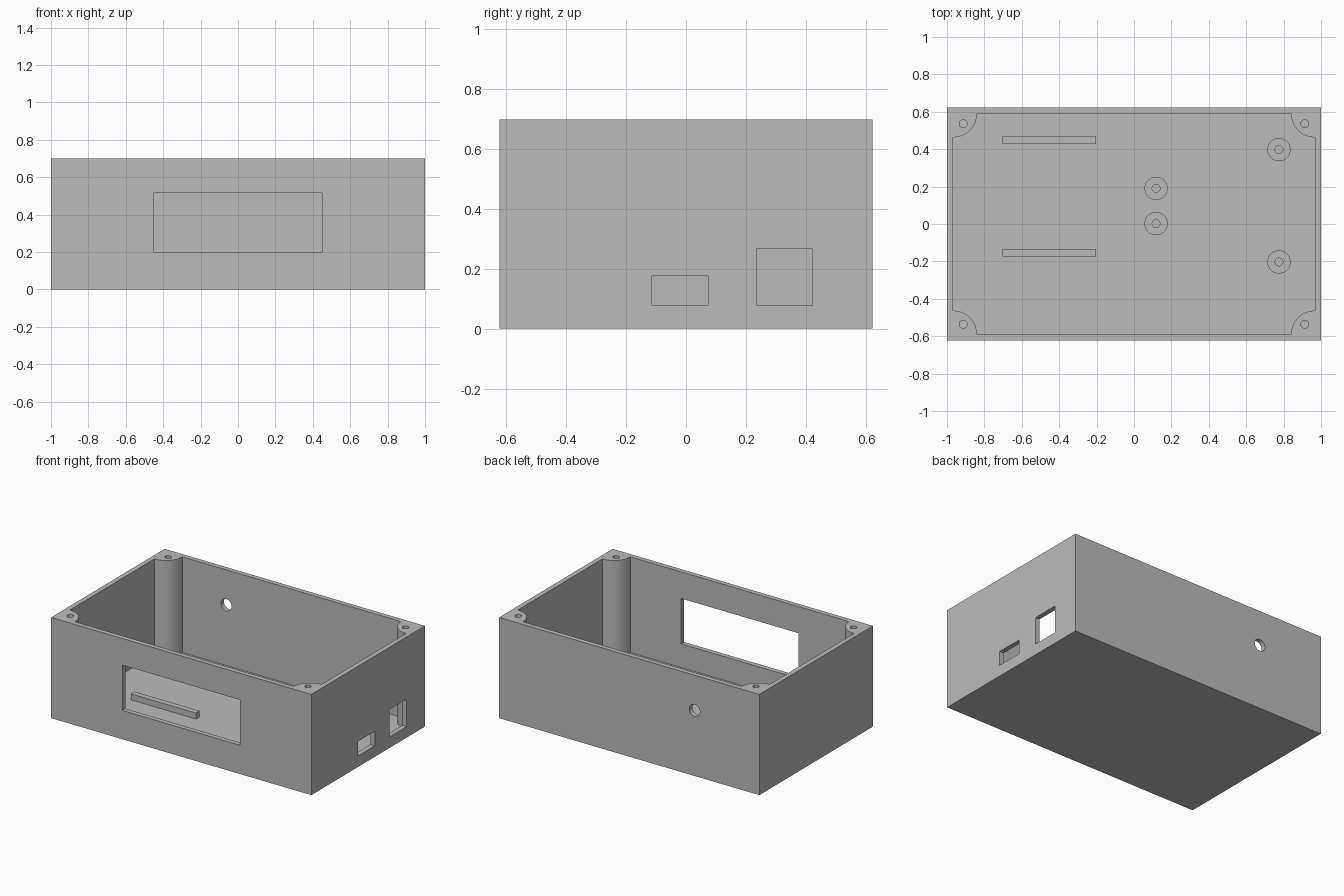
import bpy, bmesh
from math import sin, cos, pi, radians

if "Cube" in bpy.data.objects:
    bpy.data.objects.remove(bpy.data.objects["Cube"], do_unlink=True)

grey = bpy.data.materials.new("plain grey")
grey.use_nodes = True
grey.diffuse_color = (0.5, 0.5, 0.5, 1)
grey.node_tree.nodes["Principled BSDF"].inputs["Base Color"].default_value = (0.5, 0.5, 0.5, 1)

HX, HY, HEIGHT = 1.0, 0.623, 0.7
WALL, FLOOR = 0.033, 0.035
POST_R, PILOT_R = 0.127, 0.021
BOARD_Z = 0.077  # seat height of the circuit boards


def prism(name, outline, z0, z1):
    """Extrude a flat outline from z0 up to z1."""
    bm = bmesh.new()
    face = bm.faces.new([bm.verts.new((x, y, z0)) for x, y in outline])
    top = bmesh.ops.extrude_face_region(bm, geom=[face])["geom"]
    for v in top:
        if isinstance(v, bmesh.types.BMVert):
            v.co.z = z1
    bmesh.ops.recalc_face_normals(bm, faces=bm.faces)
    mesh = bpy.data.meshes.new(name)
    bm.to_mesh(mesh)
    bm.free()
    mesh.materials.append(grey)
    obj = bpy.data.objects.new(name, mesh)
    bpy.context.collection.objects.link(obj)
    return obj


def box(name, x0, x1, y0, y1, z0, z1):
    return prism(name, [(x0, y0), (x1, y0), (x1, y1), (x0, y1)], z0, z1)


def arc(cx, cy, r, start, end, steps):
    turns = [start + (end - start) * i / steps for i in range(steps + 1)]
    return [(cx + r * cos(t), cy + r * sin(t)) for t in turns]


def cylinder(name, x, y, r, z0, z1, sides=40):
    return prism(name, arc(x, y, r, 0, 2 * pi, sides)[:-1], z0, z1)


def cut(target, cutter):
    """Subtract the cutter from the target, then discard it."""
    mod = target.modifiers.new("cut", "BOOLEAN")
    mod.operation, mod.solver, mod.object = "DIFFERENCE", "EXACT", cutter
    bpy.context.view_layer.objects.active = target
    bpy.ops.object.modifier_apply(modifier=mod.name)
    bpy.data.objects.remove(cutter, do_unlink=True)


def smooth(obj):
    bpy.ops.object.select_all(action="DESELECT")
    obj.select_set(True)
    bpy.context.view_layer.objects.active = obj
    bpy.ops.object.shade_smooth_by_angle(angle=radians(30))


# Case with a cavity that leaves a rounded screw post in each corner
case = box("case", -HX, HX, -HY, HY, 0, HEIGHT)
ix, iy = HX - WALL, HY - WALL
outline = []
for i, (sx, sy) in enumerate([(1, 1), (-1, 1), (-1, -1), (1, -1)]):
    a = 1.5 * pi + i * pi / 2
    outline += arc(sx * ix, sy * iy, POST_R, a, a - pi / 2, 20)
cut(case, prism("cavity", outline, FLOOR, HEIGHT + 0.1))

# Screw holes in the posts
for sx in (-1, 1):
    for sy in (-1, 1):
        cut(case, cylinder("screw_hole", sx * 0.913, sy * 0.536, PILOT_R,
                           HEIGHT - 0.33, HEIGHT + 0.1, 24))

# Display window in the front, two ports in the left side
cut(case, box("window", -0.453, 0.45, -HY - 0.1, -HY + 0.06, 0.2, 0.515))
cut(case, box("small_port", HX - 0.06, HX + 0.1, -0.113, 0.073, BOARD_Z, 0.177))
cut(case, box("large_port", HX - 0.06, HX + 0.1, 0.235, 0.423, BOARD_Z, 0.267))

# Round cable hole in the back
cable = cylinder("cable_hole", 0, 0, 0.041, -0.1, 0.1)
cable.rotation_euler.x = pi / 2
cable.location = (-0.503, HY, 0.455)
cut(case, cable)
smooth(case)

# Hollow standoffs on the floor
for n, (x, y) in enumerate([(0.775, 0.398), (0.775, -0.203), (0.118, 0.19), (0.118, 0.002)]):
    standoff = cylinder(f"standoff_{n + 1}", x, y, 0.062, FLOOR, BOARD_Z)
    cut(standoff, cylinder("pilot_hole", x, y, PILOT_R, FLOOR - 0.1, BOARD_Z + 0.1, 24))
    smooth(standoff)

# Board support rails
for name, y in (("back_rail", 0.447), ("front_rail", -0.153)):
    box(name, -0.703, -0.203, y - 0.02, y + 0.02, FLOOR, BOARD_Z)
